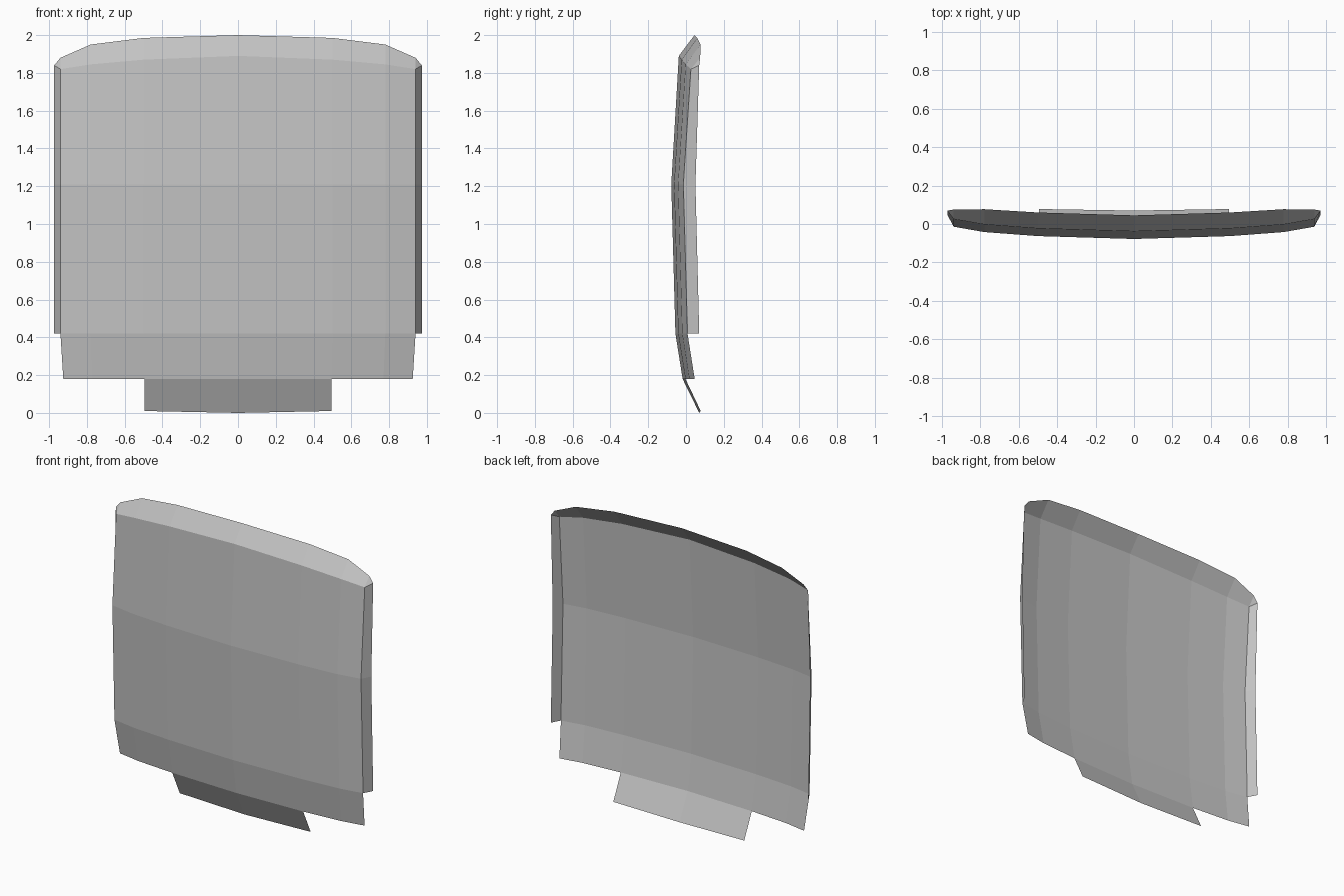
import bpy

if "Cube" in bpy.data.objects:
    bpy.data.objects.remove(bpy.data.objects["Cube"])

mat = bpy.data.materials.new("plain grey")
mat.diffuse_color = (0.55, 0.55, 0.55, 1)
mat.use_nodes = True
mat.node_tree.nodes["Principled BSDF"].inputs["Base Color"].default_value = mat.diffuse_color


def sheet(name, rows):
    """Thin open panel made of quads between rows of points (bottom to top, left to right)."""
    n = len(rows[0])
    verts = [p for row in rows for p in row]
    faces = [(r * n + c, r * n + c + 1, (r + 1) * n + c + 1, (r + 1) * n + c)
             for r in range(len(rows) - 1) for c in range(n - 1)]
    mesh = bpy.data.meshes.new(name)
    mesh.from_pydata(verts, [], faces)
    mesh.materials.append(mat)
    obj = bpy.data.objects.new(name, mesh)
    bpy.context.collection.objects.link(obj)
    return obj


def mirrored(half):
    """Full row from its right half, which starts on the centre line."""
    return [(-x, y, z) for x, y, z in half[:0:-1]] + half


# Half columns: x, and how far each column bows back from the centre
XS = [0, 0.5, 0.78, 0.94]
BOW = [0, 0.015, 0.036, 0.064]


def curved_row(y, zs, xs=XS):
    return mirrored([(x, y + b, z) for x, b, z in zip(xs, BOW, zs)])


# Main curved panel with its lower skirt
crease = curved_row(-0.038, [1.89, 1.87, 1.845, 1.82])
low = curved_row(-0.018, [0.18] * 4, [0, 0.495, 0.77, 0.925])
sheet("main_panel", [low,
                     curved_row(-0.056, [0.42] * 4),
                     curved_row(-0.078, [1.21] * 4),
                     crease])

# Top lip leaning back from the crease
top = mirrored([(0, 0.045, 2.0), (0.5, 0.06, 1.985),
                (0.78, 0.077, 1.95), (0.94, 0.075, 1.88)])
sheet("top_lip", [crease, top])

# Side flanges with the small corner piece joining them to the lip
for s, side in ((1, "right"), (-1, "left")):
    inner = [(s * 0.94, 0.008, 0.42), (s * 0.94, -0.014, 1.21), (s * 0.94, 0.026, 1.82)]
    outer = [(s * 0.973, 0.07, 0.42), (s * 0.973, 0.05, 1.21), (s * 0.973, 0.07, 1.84)]
    rows = [(i, o) if s > 0 else (o, i) for i, o in zip(inner, outer)]
    sheet(side + "_flange", rows)
    tri = [inner[2], outer[2], (s * 0.94, 0.075, 1.88)]
    mesh = bpy.data.meshes.new(side + "_corner")
    mesh.from_pydata(tri, [], [(0, 1, 2) if s > 0 else (0, 2, 1)])
    mesh.materials.append(mat)
    bpy.context.collection.objects.link(bpy.data.objects.new(side + "_corner", mesh))

# Bottom tab sloping back under the skirt
sheet("bottom_tab", [mirrored([(0, 0.07, 0.0), (0.495, 0.078, 0.01)]),
                     mirrored([(0, -0.018, 0.18), (0.495, -0.003, 0.18)])])
